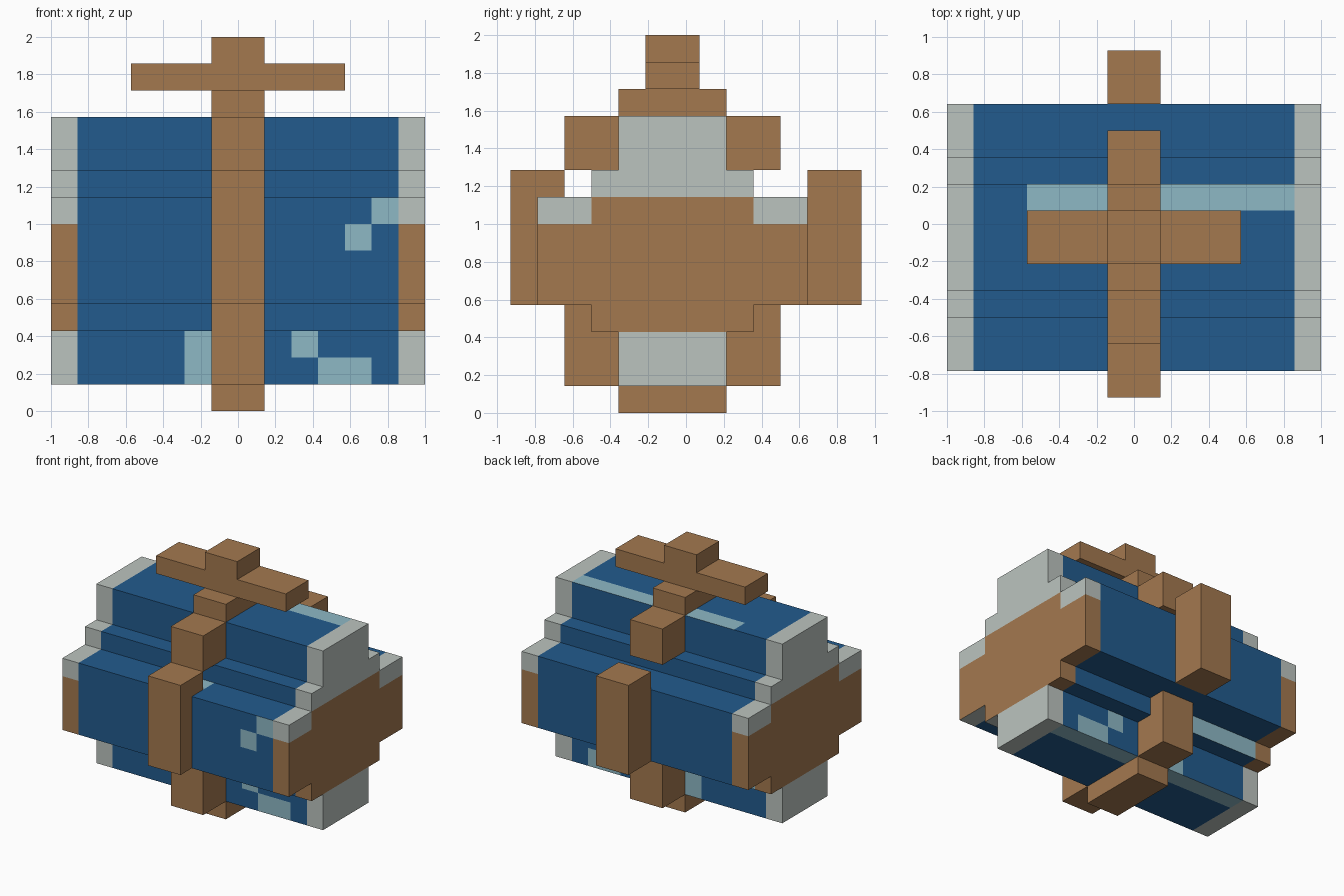
import bpy, bmesh
from mathutils import Vector

if "Cube" in bpy.data.objects:
    bpy.data.objects.remove(bpy.data.objects["Cube"])

U = 1 / 7  # one block


def material(name, color):
    m = bpy.data.materials.new(name)
    m.use_nodes = True
    m.diffuse_color = (*color, 1)
    m.node_tree.nodes["Principled BSDF"].inputs["Base Color"].default_value = (*color, 1)
    return m


blue = material("deep blue", (0.016, 0.105, 0.27))
pale = material("pale blue", (0.27, 0.48, 0.56))
grey = material("light grey", (0.50, 0.55, 0.52))
brown = material("wood brown", (0.37, 0.19, 0.078))
BLUE, PALE, GREY, BROWN = range(4)


def finish(name, bm, mats):
    bmesh.ops.remove_doubles(bm, verts=bm.verts, dist=1e-4)
    bmesh.ops.recalc_face_normals(bm, faces=bm.faces)
    mesh = bpy.data.meshes.new(name)
    bm.to_mesh(mesh)
    bm.free()
    for m in mats:
        mesh.materials.append(m)
    bpy.context.collection.objects.link(bpy.data.objects.new(name, mesh))


def box(name, xs, ys, zs):
    bm = bmesh.new()
    bmesh.ops.create_cube(bm, size=1)
    for v in bm.verts:
        v.co = Vector([(lo + hi) / 2 + c * (hi - lo)
                       for c, (lo, hi) in zip(v.co, (xs, ys, zs))]) * U
    finish(name, bm, [brown])


def paint(x, y, z, axis, sign):
    """Colour of a block face from its place (in blocks) and direction."""
    if abs(x) > 6:  # end caps
        if axis == 0:
            wood = 4 < z < 7 or (3 < z < 8 and -3.5 < y < 2.5)
        elif axis == 1:
            wood = 3 < z < 7
        else:
            wood = sign < 0 and 3 <= z <= 4 and y > 0
        return BROWN if wood else GREY
    if axis == 2:
        worn = ((z == 11 and 0.5 < y < 1.5 and x > -4)
                or (z == 8 and y == -4 and abs(x) < 1)
                or (z == 1 and 0.5 < y < 1.5))
    else:
        low = ((-2 < x < -1 and z < 3) or (2 < x < 3 and 2 < z < 3)
               or (3 < x < 5 and z < 2))
        front = (4 < x < 5 and 6 < z < 7) or (5 < x < 6 and 7 < z < 8)
        worn = low or (front and sign < 0) or (sign > 0 and 3 < z < 4 and x < -1)
    return PALE if worn else BLUE


# Stepped barrel: a section of square cells drawn out along x
half_width = {1: 2, 2: 2, 3: 3, 4: 5, 5: 5, 6: 5, 7: 5, 8: 3, 9: 2, 10: 2}
cells = {(j, k) for k, w in half_width.items() for j in range(-w, w)}
bm = bmesh.new()


def quad(center, axis, sign):
    a, b = [i for i in range(3) if i != axis]
    verts = []
    for s, t in ((-.5, -.5), (.5, -.5), (.5, .5), (-.5, .5)):
        p = Vector(center)
        p[a] += s
        p[b] += t
        verts.append(bm.verts.new(p * U))
    bm.faces.new(verts).material_index = paint(*center, axis, sign)


for j, k in cells:
    y, z = j, k + 0.5  # section is centred half a block to the front
    for sign in (-1, 1):
        quad((7 * sign, y, z), 0, sign)
        for i in range(-7, 7):
            x = i + 0.5
            if (j + sign, k) not in cells:
                quad((x, y + sign / 2, z), 1, sign)
            under_band = abs(x) < 1 and j == -5 and sign < 0
            if (j, k + sign) not in cells and not under_band:
                quad((x, y, z + sign / 2), 2, sign)
finish("barrel_body", bm, [blue, pale, grey, brown])

# Wooden band around the middle
mid = (-1, 1)
box("band_bottom", mid, (-2.5, 1.5), (0, 1))
box("band_top", mid, (-2.5, 1.5), (11, 12))
for side, inner, outer in (("front", (-4.5, -2.5), (-6.5, -4.5)),
                           ("back", (1.5, 3.5), (4.5, 6.5))):
    box(f"band_lower_{side}", mid, inner, (1, 4))
    box(f"band_upper_{side}", mid, inner, (9, 11))
    box(f"band_middle_{side}", mid, outer, (4, 9))

# Cross-shaped handle on top
box("handle_bar", (-4, 4), (-1.5, 0.5), (12, 13))
box("handle_knob", mid, (-1.5, 0.5), (13, 14))
